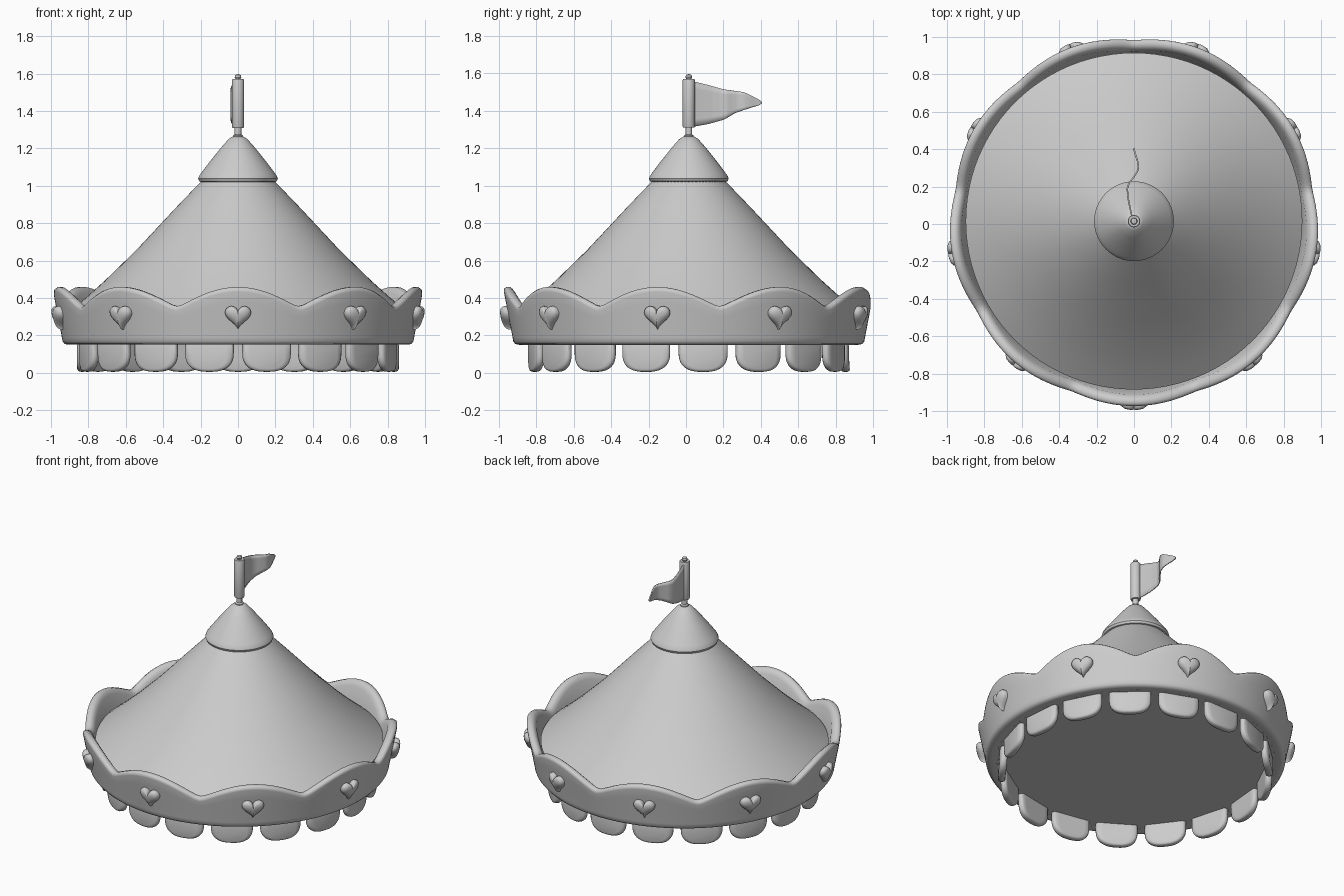
import bpy, bmesh, math
from math import sin, cos, pi, tau

if "Cube" in bpy.data.objects:
    bpy.data.objects.remove(bpy.data.objects["Cube"])

CY = 0.015                      # the round parts share this centre in y
grey = bpy.data.materials.new("light_grey")
grey.diffuse_color = (0.6, 0.6, 0.6, 1)
grey.use_nodes = True
grey.node_tree.nodes["Principled BSDF"].inputs["Base Color"].default_value = grey.diffuse_color


def make(name, verts, faces, angle=40):
    me = bpy.data.meshes.new(name)
    me.from_pydata(verts, [], faces)
    bm = bmesh.new()
    bm.from_mesh(me)
    bmesh.ops.remove_doubles(bm, verts=bm.verts, dist=1e-5)
    bmesh.ops.recalc_face_normals(bm, faces=bm.faces)
    bm.to_mesh(me)
    bm.free()
    ob = bpy.data.objects.new(name, me)
    bpy.context.collection.objects.link(ob)
    me.materials.append(grey)
    bpy.ops.object.select_all(action='DESELECT')
    bpy.context.view_layer.objects.active = ob
    ob.select_set(True)
    bpy.ops.object.shade_smooth_by_angle(angle=math.radians(angle))
    return ob


def polar(a, r, z):
    """Angle measured from the front (-y), turning towards +x."""
    return (r * sin(a), CY - r * cos(a), z)


def sweep(name, section, n, closed=False, angle=40):
    """Revolve section(a) -> [(r, z)] around the axis."""
    rows = [section(tau * i / n) for i in range(n)]
    m = len(rows[0])
    verts = [polar(tau * i / n, r, z) for i, row in enumerate(rows) for r, z in row]
    faces = []
    for i in range(n):
        k = (i + 1) % n
        for j in range(m if closed else m - 1):
            l = (j + 1) % m
            faces.append((i * m + j, k * m + j, k * m + l, i * m + l))
    return make(name, verts, faces, angle)


def puff(name, outline, rings, a, R, z0, slope=0):
    """Pillow shape from a 2D outline, wrapped on a cylinder; rings are (scale, depth)."""
    n = len(outline)
    cu = sum(p[0] for p in outline) / n
    cv = sum(p[1] for p in outline) / n
    verts, faces = [], []
    for s, d in rings:
        for u, v in outline:
            u, v = cu + (u - cu) * s, cv + (v - cv) * s
            verts.append(polar(a + u / R, R + d + slope * v, z0 + v))
    for k in range(len(rings) - 1):
        for i in range(n):
            j = (i + 1) % n
            faces.append((k * n + i, k * n + j, (k + 1) * n + j, (k + 1) * n + i))
    last = (len(rings) - 1) * n
    faces += [tuple(range(n)), tuple(range(last, last + n))]
    return make(name, verts, faces, 50)


# Canopy: slightly hollow cone closed by a flat ceiling
canopy = [(0.0, 1.2), (0.08, 1.14), (0.21, 1.01), (0.33, 0.885), (0.545, 0.655),
          (0.71, 0.495), (0.81, 0.405), (0.9, 0.33), (0.9, 0.2), (0.87, 0.155), (0.0, 0.155)]
sweep("canopy", lambda a: canopy, 96)


# Crown rim: flared band with nine arched peaks
def rim_section(a):
    top = 0.345 + 0.113 * math.sqrt(cos(4.5 * a) ** 2 + 0.01)
    ro = lambda z: 0.94 + 0.19 * (z - 0.18)
    outer = [(0.905, 0.15), (0.927, 0.154), (0.938, 0.168)]
    for k in range(5):
        z = 0.19 + (top - 0.215) * k / 4
        outer.append((ro(z), z))
    t = ro(top)
    lip = [(t - 0.005, top - 0.009), (t - 0.018, top), (t - 0.038, top), (t - 0.052, top - 0.011)]
    inner = [(ro(z) - 0.06, z) for z in (top - 0.03, 0.27, 0.19)]
    return outer + lip + inner + [(0.87, 0.155)]


sweep("crown_rim", rim_section, 216, closed=True, angle=60)

# Nine hearts on the rim
heart = []
for i in range(40):
    t = tau * i / 40
    heart.append((0.0043 * 16 * sin(t) ** 3,
                  0.0043 * (13 * cos(t) - 5 * cos(2 * t) - 2 * cos(3 * t) - cos(4 * t)) + 0.008))
for i in range(9):
    puff("heart", heart, [(1, -0.02), (1, 0.012), (0.93, 0.023), (0.75, 0.033),
                          (0.45, 0.039), (0.15, 0.041)], tau * i / 9, 0.964, 0.297, 0.19)

# Seventeen rounded skirt flaps
flap = [(-0.132, 0.18)]
for i in range(21):
    t = pi * i / 20
    c, s = cos(t), sin(t)
    flap.append((-0.132 * math.copysign(abs(c) ** 0.75, c), 0.105 - 0.1 * s ** 0.85))
flap.append((0.132, 0.18))
for i in range(17):
    puff("skirt_flap", flap, [(0.7, -0.023), (0.9, -0.02), (0.98, -0.012), (1, 0.0), (0.98, 0.012),
                              (0.9, 0.02), (0.7, 0.024)], tau * (i + 0.5) / 17, 0.837, 0.0)

# Roof cap with a rolled hem
cap = [(0, 1.262), (0.03, 1.262), (0.05, 1.25), (0.09, 1.205), (0.15, 1.13), (0.195, 1.07),
       (0.208, 1.052), (0.213, 1.038), (0.207, 1.024), (0.195, 1.02), (0.17, 1.03), (0, 1.06)]
sweep("roof_cap", lambda a: cap, 64)

# Flag pole with a rounded tip, and the flag's sleeve
pole = [(0, 1.2), (0.026, 1.2), (0.026, 1.268), (0.018, 1.275), (0.018, 1.565), (0.013, 1.57),
        (0.018, 1.58), (0.015, 1.592), (0, 1.597)]
sweep("flag_pole", lambda a: pole, 20)
sleeve = [(0.018, 1.31), (0.03, 1.31), (0.033, 1.318), (0.033, 1.562), (0.03, 1.57), (0.015, 1.57)]
sweep("flag_sleeve", lambda a: sleeve, 24)


# Waving pennant, a thin sheet narrowing to a rounded tip
def lerp(pts, y):
    for (y0, v0), (y1, v1) in zip(pts, pts[1:]):
        if y <= y1:
            return v0 + (v1 - v0) * (y - y0) / (y1 - y0)
    return pts[-1][1]


top = [(0.02, 1.562), (0.12, 1.538), (0.2, 1.515), (0.31, 1.5), (0.36, 1.475), (0.39, 1.46), (0.405, 1.447)]
low = [(0.02, 1.312), (0.12, 1.33), (0.2, 1.352), (0.26, 1.388), (0.34, 1.415), (0.39, 1.43), (0.405, 1.44)]
wave = [(0.02, -0.006), (0.08, -0.02), (0.14, -0.032), (0.19, -0.036), (0.22, -0.026), (0.25, -0.002),
        (0.28, 0.018), (0.31, 0.024), (0.34, 0.018), (0.37, 0.008), (0.405, -0.002)]
N, M = 36, 6
verts, faces = [], []
for i in range(N + 1):
    y = 0.02 + 0.385 * i / N
    for j in range(M + 1):
        z = lerp(low, y) + (lerp(top, y) - lerp(low, y)) * j / M
        verts.append((lerp(wave, y), y, z))
for i in range(N):
    for j in range(M):
        p = i * (M + 1) + j
        faces.append((p, p + 1, p + M + 2, p + M + 1))
flag = make("flag", verts, faces, 60)
solid = flag.modifiers.new("thickness", 'SOLIDIFY')
solid.thickness = 0.008
solid.offset = 0
